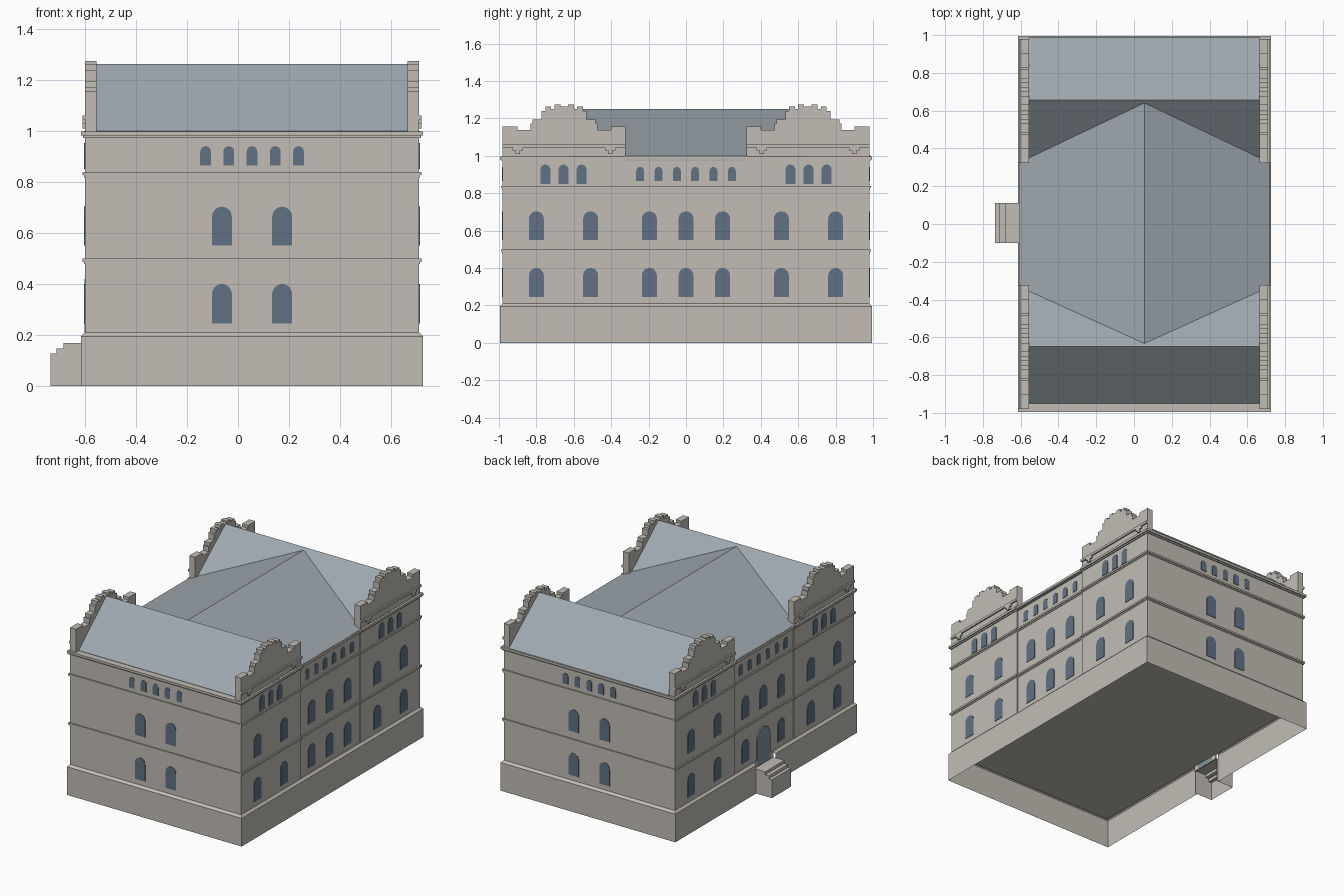
import bpy
import bmesh
import math

default_cube = bpy.data.objects.get("Cube")
if default_cube:
    bpy.data.objects.remove(default_cube, do_unlink=True)


def make_material(name, colour):
    material = bpy.data.materials.new(name)
    material.use_nodes = True
    material.diffuse_color = (*colour, 1)
    material.node_tree.nodes["Principled BSDF"].inputs["Base Color"].default_value = (*colour, 1)
    return material


STONE = make_material("warm grey stone", (0.54, 0.51, 0.46))
SLATE = make_material("blue grey slate", (0.34, 0.39, 0.43))
GLASS = make_material("dark blue glass", (0.115, 0.165, 0.235))
DOOR = make_material("pale blue door", (0.22, 0.30, 0.34))

# Main dimensions of the building
LEFT, RIGHT, FRONT_END = 0.71, -0.60, 0.98
CENTRE = (LEFT + RIGHT) / 2
WING, RECESS, BASE_TOP, WALL_TOP = 0.325, 0.008, 0.21, 0.99


def add_prism(bm, outline, axis, start, end):
    """Extrude a flat outline between two positions along an axis."""
    def place(point, depth):
        u, v = point
        return {"x": (depth, u, v), "y": (u, depth, v), "z": (u, v, depth)}[axis]

    near = [bm.verts.new(place(p, start)) for p in outline]
    far = [bm.verts.new(place(p, end)) for p in outline]
    faces = [bm.faces.new(near), bm.faces.new(far)]
    for i in range(len(outline)):
        j = (i + 1) % len(outline)
        faces.append(bm.faces.new((near[i], near[j], far[j], far[i])))
    bmesh.ops.recalc_face_normals(bm, faces=faces)


def add_box(bm, xs, ys, zs):
    (xa, xb), (ya, yb) = xs, ys
    add_prism(bm, [(xa, ya), (xb, ya), (xb, yb), (xa, yb)], "z", *zs)


def finish(name, bm, material):
    mesh = bpy.data.meshes.new(name)
    bm.to_mesh(mesh)
    bm.free()
    mesh.materials.append(material)
    obj = bpy.data.objects.new(name, mesh)
    bpy.context.scene.collection.objects.link(obj)
    return obj


def arch(centre, width, bottom, top, steps=8):
    """Round-headed opening outline."""
    r = width / 2
    points = [(centre - r, bottom), (centre + r, bottom)]
    for i in range(steps + 1):
        angle = math.pi * i / steps
        points.append((centre + r * math.cos(angle), top - r + r * math.sin(angle)))
    return points


# Hollow plinth, open below and behind the porch
PORCH = (-0.10, 0.11)
bm = bmesh.new()
out = 0.015


def plinth_ring(grow, z):
    xa, xb, y = RIGHT - grow, LEFT + grow, FRONT_END + grow
    corners = [(xa, PORCH[0]), (xa, -y), (xb, -y), (xb, y), (xa, y), (xa, PORCH[1])]
    return [bm.verts.new((px, py, z)) for px, py in corners]


rings = [plinth_ring(out, 0), plinth_ring(out, 0.195), plinth_ring(0, BASE_TOP)]
for low, high in zip(rings, rings[1:]):
    for i in range(len(low) - 1):
        bm.faces.new((low[i], low[i + 1], high[i + 1], high[i]))
finish("plinth", bm, STONE)

bm = bmesh.new()
add_box(bm, (RIGHT, LEFT), (-FRONT_END, FRONT_END), (0.195, BASE_TOP))
finish("ground_floor_slab", bm, STONE)

# Walls: two end wings and a slightly recessed middle
BLOCKS = {
    "front_wing": (0, -FRONT_END, -WING),
    "back_wing": (0, WING, FRONT_END),
    "middle": (RECESS, -WING, WING),
}
# string courses: bottom, top, overhang
COURSES = [(0.478, 0.487, 0.004), (0.487, 0.499, 0.009),
           (0.818, 0.827, 0.004), (0.827, 0.839, 0.009),
           (0.972, 0.981, 0.007), (0.981, 0.997, 0.015)]
for name, (inset, ya, yb) in BLOCKS.items():
    bm = bmesh.new()
    add_box(bm, (RIGHT + inset, LEFT - inset), (ya, yb), (BASE_TOP, WALL_TOP))
    finish(name + "_walls", bm, STONE)
    bm = bmesh.new()
    for low, high, grow in COURSES:
        y_low = ya - grow if name == "front_wing" else ya
        y_high = yb + grow if name == "back_wing" else yb
        add_box(bm, (RIGHT + inset - grow, LEFT - inset + grow), (y_low, y_high), (low, high))
    finish(name + "_string_courses", bm, STONE)

# Windows as thin plates on each facade
PLATE = 0.003
FLOORS = [(0.245, 0.40), (0.55, 0.703)]
ATTIC = (0.865, 0.94)

for name, y in (("front", -FRONT_END), ("back", FRONT_END)):
    bm = bmesh.new()
    for floor in FLOORS:
        for side in (-1, 1):
            add_prism(bm, arch(CENTRE + side * 0.118, 0.078, *floor), "y", y - PLATE, y + PLATE)
    for i in range(-2, 3):
        add_prism(bm, arch(CENTRE + i * 0.091, 0.042, *ATTIC), "y", y - PLATE, y + PLATE)
    finish(name + "_windows", bm, GLASS)

for name, x, inward in (("left", LEFT, -1), ("right", RIGHT, 1)):
    bm = bmesh.new()
    middle = x + inward * RECESS

    def pane(y, width, span, plane):
        add_prism(bm, arch(y, width, *span), "x", plane - PLATE, plane + PLATE)

    for floor in FLOORS:
        for side in (-1, 1):
            pane(side * 0.80, 0.08, floor, x)
            pane(side * 0.51, 0.08, floor, x)
            pane(side * 0.196, 0.08, floor, middle)
        if name == "left" or floor == FLOORS[1]:
            pane(0, 0.08, floor, middle)
    for side in (-1, 1):
        for i in range(-1, 2):
            pane(side * 0.655 + i * 0.097, 0.053, (0.85, 0.953), x)
        for i in range(3):
            pane(side * (0.049 + i * 0.098), 0.042, ATTIC, middle)
    finish(name + "_windows", bm, GLASS)

# Entrance door, threshold and stepped porch on the right side
bm = bmesh.new()
add_prism(bm, arch(0.005, 0.14, 0.165, 0.42), "x", RIGHT - 0.001, RIGHT + RECESS)
finish("entrance_door", bm, DOOR)
bm = bmesh.new()
add_box(bm, (RIGHT, RIGHT + RECESS), PORCH, (0.16, BASE_TOP))
finish("door_threshold", bm, STONE)

bm = bmesh.new()
tread = [(-0.735, 0), (-0.735, 0.127), (-0.712, 0.127), (-0.712, 0.148), (-0.684, 0.148),
         (-0.684, 0.168), (RIGHT, 0.168)]
sides = [[bm.verts.new((x, y, z)) for x, z in tread] for y in PORCH]
for i in range(len(tread) - 1):
    bm.faces.new((sides[0][i], sides[1][i], sides[1][i + 1], sides[0][i + 1]))
for y, side in zip(PORCH, sides):
    bm.faces.new(side + [bm.verts.new((RIGHT, y, 0))])
bmesh.ops.recalc_face_normals(bm, faces=bm.faces)
finish("porch_steps", bm, STONE)

# Pitched roofs
GABLE = 0.045
for name, eave_a, ridge, eave_b in (("front", -0.95, -0.648, -0.335), ("back", 0.328, 0.657, 0.988)):
    bm = bmesh.new()
    profile = [(eave_a, 0.985), (eave_b, 0.985), (eave_b, 0.999), (ridge, 1.262), (eave_a, 0.999)]
    add_prism(bm, profile, "x", RIGHT + GABLE, LEFT - GABLE)
    finish(name + "_wing_roof", bm, SLATE)

bm = bmesh.new()
wide_a, wide_b = RIGHT - 0.004, LEFT + 0.004
add_prism(bm, [(wide_a, 0.975), (wide_b, 0.975), (wide_b, 0.998), (CENTRE, 1.249), (wide_a, 0.998)],
          "y", -0.637, 0.637)
finish("middle_roof", bm, SLATE)

# Stepped gable parapets with a string course and corbels
STEPS = [(0.328, 0.99), (0.328, 1.157), (0.25, 1.157), (0.25, 1.138), (0.18, 1.138), (0.18, 1.172),
         (0.168, 1.172), (0.168, 1.195), (0.12, 1.195), (0.12, 1.238), (0.10, 1.238), (0.10, 1.262),
         (0.07, 1.262), (0.07, 1.25), (0.052, 1.25), (0.052, 1.274), (0.02, 1.274), (0.02, 1.264)]
TRIM = [(0, 0.328, 1.044, 1.06), (0.22, 0.275, 1.028, 1.044), (0.235, 0.26, 1.01, 1.028)]
for end, y in (("front", -0.652), ("back", 0.652)):
    outline = [(y - d, z) for d, z in STEPS] + [(y + d, z) for d, z in reversed(STEPS)]
    for side, outer, sign in (("left", LEFT, 1), ("right", RIGHT, -1)):
        bm = bmesh.new()
        add_prism(bm, outline, "x", outer - sign * GABLE, outer)
        finish(f"{end}_{side}_gable", bm, STONE)
        bm = bmesh.new()
        for near, far, low, high in TRIM:
            for mirror in (-1, 1):
                add_box(bm, sorted((outer, outer + sign * 0.01)),
                        sorted((y + mirror * near, y + mirror * far)), (low, high))
        finish(f"{end}_{side}_gable_trim", bm, STONE)
